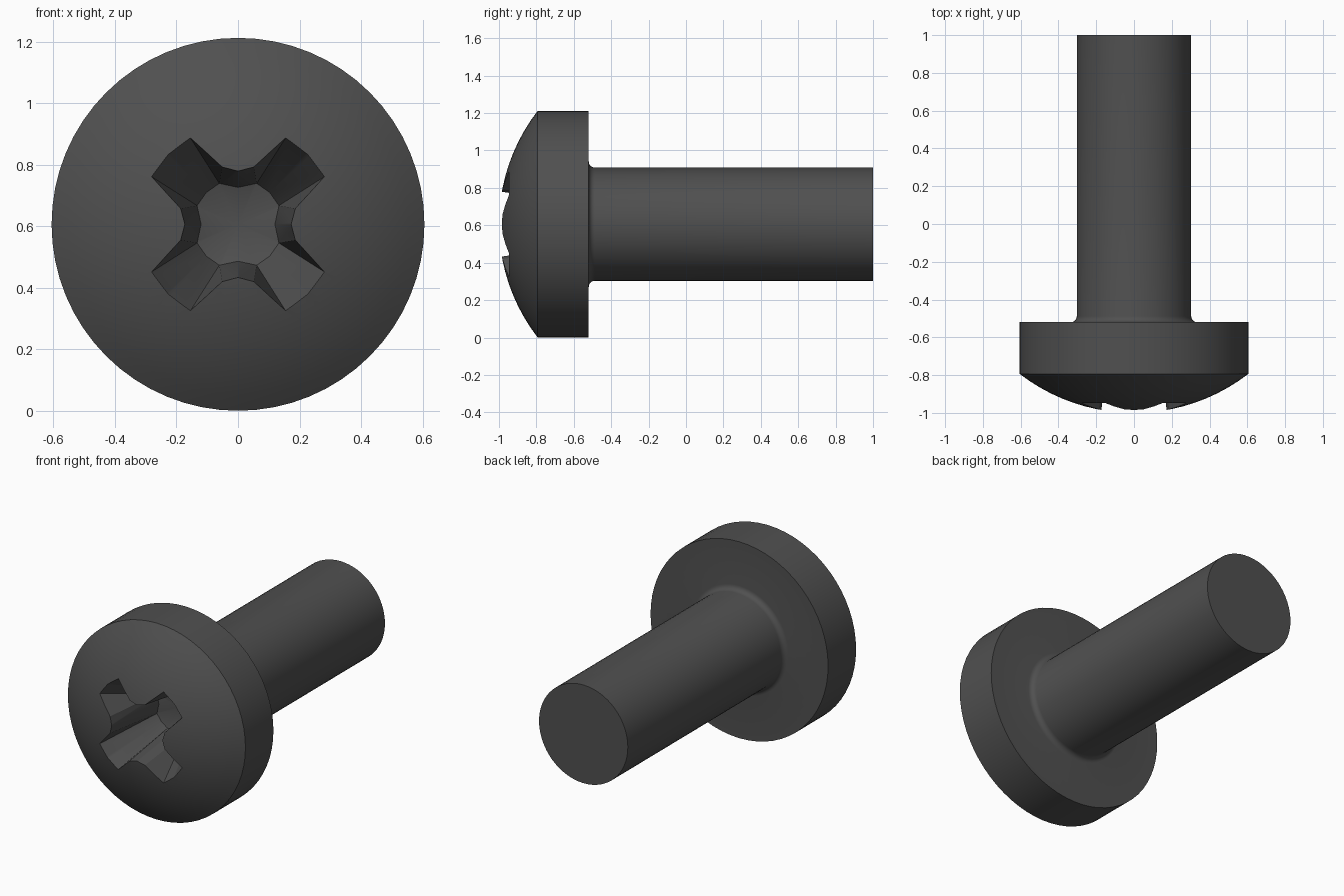
import bpy, bmesh, math
from mathutils import Vector

default = bpy.data.objects.get("Cube")
if default:
    bpy.data.objects.remove(default, do_unlink=True)

HEAD_R, SHAFT_R = 0.606, 0.303
FRONT, RIM, BACK, END = -1.0, -0.793, -0.52, 1.0
SEGMENTS = 64

steel = bpy.data.materials.new("dark steel")
steel.use_nodes = True
colour = (0.08, 0.08, 0.08, 1)
steel.diffuse_color = colour
steel.node_tree.nodes["Principled BSDF"].inputs["Base Color"].default_value = colour


def make_object(name, bm):
    bmesh.ops.remove_doubles(bm, verts=bm.verts, dist=1e-5)
    bmesh.ops.recalc_face_normals(bm, faces=bm.faces)
    mesh = bpy.data.meshes.new(name)
    bm.to_mesh(mesh)
    bm.free()
    mesh.materials.append(steel)
    obj = bpy.data.objects.new(name, mesh)
    obj.location.z = HEAD_R
    bpy.context.collection.objects.link(obj)
    return obj


def screw_profile():
    # Domed face, straight rim, small fillet, shaft and flat end
    rise = RIM - FRONT
    ball = (HEAD_R ** 2 + rise ** 2) / (2 * rise)
    sweep = math.asin(HEAD_R / ball)
    points = [(ball * math.sin(sweep * i / 10),
               FRONT + ball * (1 - math.cos(sweep * i / 10))) for i in range(11)]
    points.append((HEAD_R, BACK))
    fillet = 0.032
    for i in range(6):
        a = math.pi / 2 * i / 5
        points.append((SHAFT_R + fillet * (1 - math.sin(a)),
                       BACK + fillet * (1 - math.cos(a))))
    return points + [(SHAFT_R, END), (0, END)]


def build_screw():
    bm = bmesh.new()
    verts = [bm.verts.new((r, y, 0)) for r, y in screw_profile()]
    edges = [bm.edges.new(pair) for pair in zip(verts, verts[1:])]
    bmesh.ops.spin(bm, geom=verts + edges, cent=(0, 0, 0), axis=(0, 1, 0),
                   angle=math.tau, steps=SEGMENTS)
    return make_object("screw", bm)


# One arm of the cross recess: (along, across) at the mouth and at the floor
VALLEY = (0.169, 0.12)
ARM = [((0.165, -0.093), (0.131, -0.055)),
       ((0.312, -0.09), (0.137, -0.051)),
       ((0.325, 0), (0.146, 0)),
       ((0.312, 0.09), (0.137, 0.051)),
       ((0.165, 0.093), (0.131, 0.055))]
MOUTH, FLOOR, TIP = -0.955, -0.6, -0.565


def recess_ring(bm, y):
    t = (y - MOUTH) / (FLOOR - MOUTH)
    ring = []
    for quarter in range(4):
        a = quarter * math.pi / 2
        r = VALLEY[0] + (VALLEY[1] - VALLEY[0]) * t
        ring.append(bm.verts.new((r * math.cos(a), y, r * math.sin(a))))
        a += math.pi / 4
        for top, bottom in ARM:
            u, v = Vector(top).lerp(Vector(bottom), t)
            ring.append(bm.verts.new((u * math.cos(a) - v * math.sin(a), y,
                                      u * math.sin(a) + v * math.cos(a))))
    return ring


def build_cutter():
    bm = bmesh.new()
    outer, inner = recess_ring(bm, FRONT - 0.03), recess_ring(bm, FLOOR)
    tip = bm.verts.new((0, TIP, 0))
    bm.faces.new(outer)
    for i in range(len(outer)):
        j = (i + 1) % len(outer)
        bm.faces.new((outer[i], outer[j], inner[j], inner[i]))
        bm.faces.new((inner[i], inner[j], tip))
    bmesh.ops.triangulate(bm, faces=bm.faces)
    obj = make_object("recess_cutter", bm)
    obj.hide_render = True
    return obj


# Cut the drive recess, then smooth the round surfaces
screw = build_screw()
cutter = build_cutter()
cut = screw.modifiers.new("cross recess", 'BOOLEAN')
cut.operation, cut.solver, cut.object = 'DIFFERENCE', 'EXACT', cutter
bpy.ops.object.select_all(action='DESELECT')
screw.select_set(True)
bpy.context.view_layer.objects.active = screw
bpy.ops.object.modifier_apply(modifier=cut.name)
bpy.data.objects.remove(cutter, do_unlink=True)
bpy.ops.object.shade_smooth_by_angle(angle=math.radians(25))
